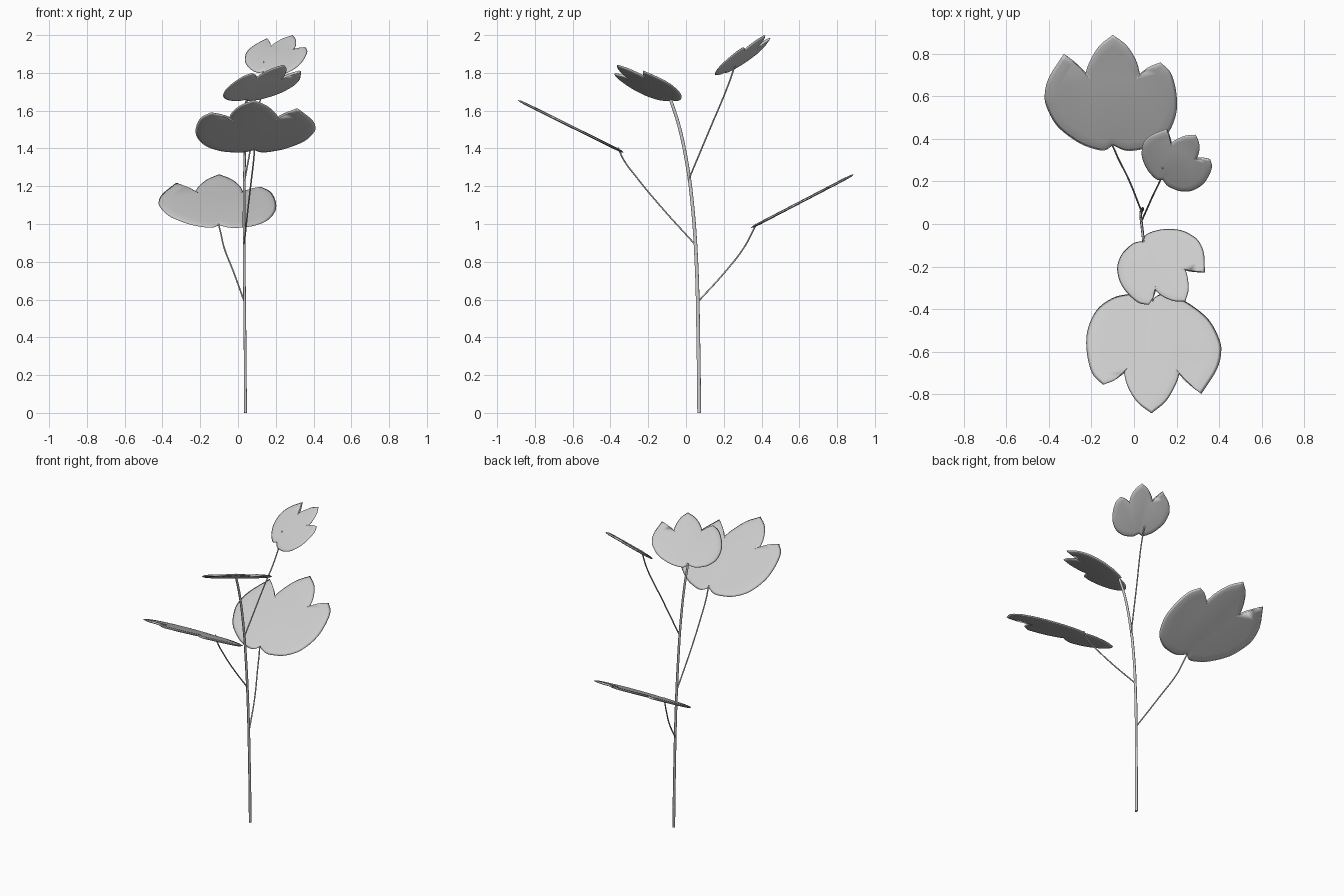
import bpy, bmesh
from mathutils import Vector

if "Cube" in bpy.data.objects:
    bpy.data.objects.remove(bpy.data.objects["Cube"])

# Leaf outline as smooth runs between sharp points (base notch, lobe tips, clefts)
RUNS = [
    [(0, 0), (-.04, -.027), (-.10, -.015), (-.17, .02), (-.26, .10), (-.31, .20),
     (-.32, .27), (-.30, .36), (-.23, .485)],
    [(-.23, .485), (-.185, .445), (-.13, .375)],
    [(-.13, .375), (-.11, .44), (-.065, .525), (0, .586)],
    [(0, .586), (.065, .53), (.11, .45), (.13, .37)],
    [(.13, .37), (.17, .415), (.225, .44)],
    [(.225, .44), (.275, .38), (.30, .27), (.297, .16), (.255, .055), (.185, -.005),
     (.12, -.025), (.06, -.028), (0, 0)],
]


def smooth_run(pts, n=5):
    p = [Vector(q) for q in pts]
    p = [2 * p[0] - p[1]] + p + [2 * p[-1] - p[-2]]
    out = []
    for i in range(1, len(p) - 2):
        a, b, c, d = p[i - 1:i + 3]
        for k in range(n):
            t = k / n
            out.append(.5 * (2 * b + (c - a) * t + (2 * a - 5 * b + 4 * c - d) * t * t
                             + (3 * b - a - 3 * c + d) * t ** 3))
    return out


OUTLINE = [v for run in RUNS for v in smooth_run(run)]
CENTRE = Vector((0, .26))


def leaf(name, base, tip, slope, scale):
    # plane rises by slope (dz/dx, dz/dy); leaf points from base towards tip
    dx, dy = tip
    u = Vector((dx, dy, dx * slope[0] + dy * slope[1])).normalized()
    n = Vector((-slope[0], -slope[1], 1)).normalized()
    side = u.cross(n)
    bm = bmesh.new()

    def ring(f, h):
        r = []
        for q in OUTLINE:
            w = CENTRE + (q - CENTRE) * f
            r.append(bm.verts.new(Vector(base) + (side * w.x + u * w.y) * scale + n * h))
        return r

    # thin cushion section: rounded rim, flat middle
    rings = [ring(f, h) for f, h in ((.82, -.007), (.95, -.005), (1, 0), (.95, .005), (.82, .007))]
    m = len(OUTLINE)
    for a, b in zip(rings, rings[1:]):
        for i in range(m):
            j = (i + 1) % m
            bm.faces.new((a[i], a[j], b[j], b[i]))
    bm.faces.new(rings[0])
    bm.faces.new(rings[-1])
    bmesh.ops.recalc_face_normals(bm, faces=bm.faces)
    for f in bm.faces:
        f.smooth = True
    me = bpy.data.meshes.new(name)
    bm.to_mesh(me)
    bm.free()
    bpy.context.collection.objects.link(bpy.data.objects.new(name, me))


def stalk(name, pts, radius, end=1.0, flat=1.0):
    cu = bpy.data.curves.new(name, 'CURVE')
    cu.dimensions = '3D'
    cu.bevel_depth = radius
    cu.bevel_resolution = 3
    cu.use_fill_caps = True
    cu.resolution_u = 6
    s = cu.splines.new('BEZIER')
    s.bezier_points.add(len(pts) - 1)
    for i, (b, p) in enumerate(zip(s.bezier_points, pts)):
        b.co = (p[0] / flat, p[1], p[2])
        b.handle_left_type = b.handle_right_type = 'AUTO'
        b.radius = 1 + (end - 1) * i / (len(pts) - 1)
    ob = bpy.data.objects.new(name, cu)
    ob.scale.x = flat
    bpy.context.collection.objects.link(ob)


# Main stem and leaf stalks
stalk("stem", [(.04, .07, 0), (.037, .065, .4), (.033, .055, .8), (.032, .032, 1.12),
               (.035, .005, 1.32), (.04, -.04, 1.53), (.045, -.085, 1.668)], .0105, .8, .7)
stalk("lower_leaf_stalk", [(.033, .065, .59), (-.025, .21, .75), (-.075, .31, .88),
                           (-.092, .35, .955), (-.103, .372, 1.0)], .004)
stalk("middle_leaf_stalk", [(.033, .045, .895), (.055, -.14, 1.10), (.072, -.26, 1.245),
                            (.083, -.33, 1.34), (.088, -.36, 1.405)], .004)
stalk("upper_leaf_stalk", [(.035, .012, 1.23), (.085, .125, 1.5), (.13, .225, 1.74),
                           (.135, .265, 1.858)], .004)

# Leaves
leaf("lower_leaf", (-.10, .37, .993), (0, 1), (0, .52), 1.0)
leaf("middle_leaf", (.085, -.355, 1.391), (-.005, -1), (0, -.495), 1.02)
leaf("top_front_leaf", (.042, -.08, 1.66), (.20, -.285), (.30, -.43), .67)
leaf("top_back_leaf", (.135, .207, 1.806), (.155, .213), (.26, .72), .558)
